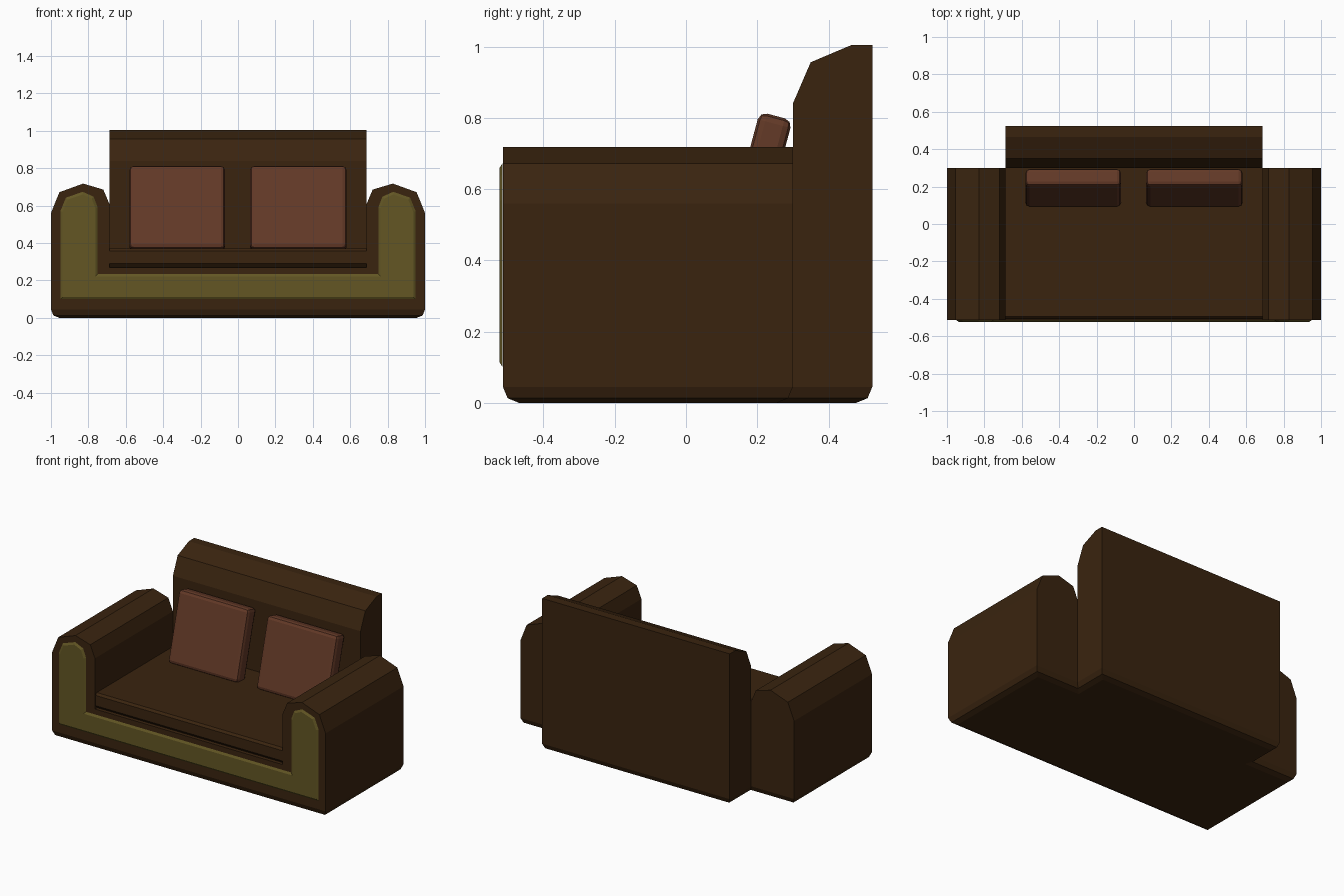
import bpy, bmesh, math
from mathutils import Matrix

if "Cube" in bpy.data.objects:
    bpy.data.objects.remove(bpy.data.objects["Cube"])


def material(name, rgb):
    m = bpy.data.materials.new(name)
    m.diffuse_color = (*rgb, 1)
    m.use_nodes = True
    m.node_tree.nodes["Principled BSDF"].inputs["Base Color"].default_value = m.diffuse_color
    return m


BROWN = material("dark brown fabric", (0.042, 0.0176, 0.0048))
OLIVE = material("olive panel", (0.125, 0.094, 0.0176))
RUST = material("rust pillow", (0.125, 0.041, 0.020))


def finish(bm, name, mat):
    bmesh.ops.recalc_face_normals(bm, faces=bm.faces)
    me = bpy.data.meshes.new(name)
    bm.to_mesh(me)
    bm.free()
    me.materials.append(mat)
    ob = bpy.data.objects.new(name, me)
    bpy.context.collection.objects.link(ob)
    return ob


def prism(points, direction):
    """Extrude a closed 3D outline along a direction."""
    bm = bmesh.new()
    f = bm.faces.new([bm.verts.new(p) for p in points])
    r = bmesh.ops.extrude_face_region(bm, geom=[f], use_keep_orig=True)
    bmesh.ops.translate(bm, vec=direction,
                        verts=[v for v in r["geom"] if isinstance(v, bmesh.types.BMVert)])
    return bm


def bevel(bm, test, offset, segments):
    edges = [e for e in bm.edges if all(test(v.co) for v in e.verts)]
    bmesh.ops.bevel(bm, geom=edges, offset=offset, segments=segments,
                    profile=0.5, affect='EDGES')


def drop_bottom(bm, z):
    """Remove the hidden face where a part joins the base."""
    fs = [f for f in bm.faces if all(abs(v.co.z - z) < 1e-4 for v in f.verts)]
    bmesh.ops.delete(bm, geom=fs, context='FACES')


FRONT, MID, BACK = -0.514, 0.30, 0.523
IN, DECK = 0.686, 0.27

# Base: T-shaped footprint with rounded bottom rim
foot = [(-1, FRONT), (1, FRONT), (1, MID), (IN, MID), (IN, BACK),
        (-IN, BACK), (-IN, MID), (-1, MID)]
bm = prism([(x, y, 0) for x, y in foot], (0, 0, DECK))
bmesh.ops.recalc_face_normals(bm, faces=bm.faces)
bevel(bm, lambda c: c.z < 1e-4, 0.045, 2)
finish(bm, "base", BROWN)

# Arms: rolled profile extruded front to back
arm = [(1, DECK), (1, 0.56), (0.955, 0.672), (0.828, 0.718),
       (0.72, 0.686), (IN, 0.605), (IN, DECK)]
for side, label in ((-1, "left"), (1, "right")):
    bm = prism([(side * x, FRONT, z) for x, z in arm], (0, MID - FRONT, 0))
    drop_bottom(bm, DECK)
    finish(bm, label + "_arm", BROWN)

# Backrest: sloped profile extruded sideways
back = [(MID, DECK), (MID, 0.84), (0.35, 0.956), (0.466, 1.005),
        (BACK, 1.005), (BACK, DECK)]
bm = prism([(-IN, y, z) for y, z in back], (2 * IN, 0, 0))
drop_bottom(bm, DECK)
finish(bm, "backrest", BROWN)

# Seat cushion with softened front edges
seat = [(MID, DECK), (-0.49, DECK), (-0.508, 0.29), (-0.508, 0.358),
        (-0.495, 0.372), (MID, 0.372)]
finish(prism([(-IN, y, z) for y, z in seat], (2 * IN, 0, 0)), "seat_cushion", BROWN)

# Front panel: U-shaped plate with chamfered rim
half = [(0.95, 0.10), (0.95, 0.57), (0.92, 0.643), (0.83, 0.674),
        (0.772, 0.648), (0.75, 0.59), (0.75, 0.235)]
outline = half + [(-x, z) for x, z in reversed(half)]
bm = bmesh.new()
face = bm.faces.new([bm.verts.new((x, FRONT - 0.0005, z)) for x, z in outline])
face.normal_update()
bmesh.ops.inset_region(bm, faces=[face], thickness=0.013, depth=0.0085,
                       use_boundary=True, use_even_offset=True)
me_panel = finish(bm, "front_panel", OLIVE)
# keep the open plate facing forward
if sum(p.normal.y * p.area for p in me_panel.data.polygons) > 0:
    me_panel.data.flip_normals()

# Pillows leaning on the backrest
TILT = math.radians(15)
H, T = 0.46, 0.095
for x0, x1, label in ((-0.58, -0.07, "left"), (0.065, 0.58, "right")):
    bm = bmesh.new()
    bmesh.ops.create_cube(bm, size=1)
    bmesh.ops.scale(bm, vec=(x1 - x0, T, H), verts=bm.verts)
    bmesh.ops.translate(bm, vec=(0, T / 2, H / 2), verts=bm.verts)
    bevel(bm, lambda c: True, 0.022, 2)
    bmesh.ops.transform(bm, verts=bm.verts,
                        matrix=Matrix.Translation(((x0 + x1) / 2, 0.088, 0.373))
                        @ Matrix.Rotation(-TILT, 4, 'X'))
    finish(bm, label + "_pillow", RUST)
